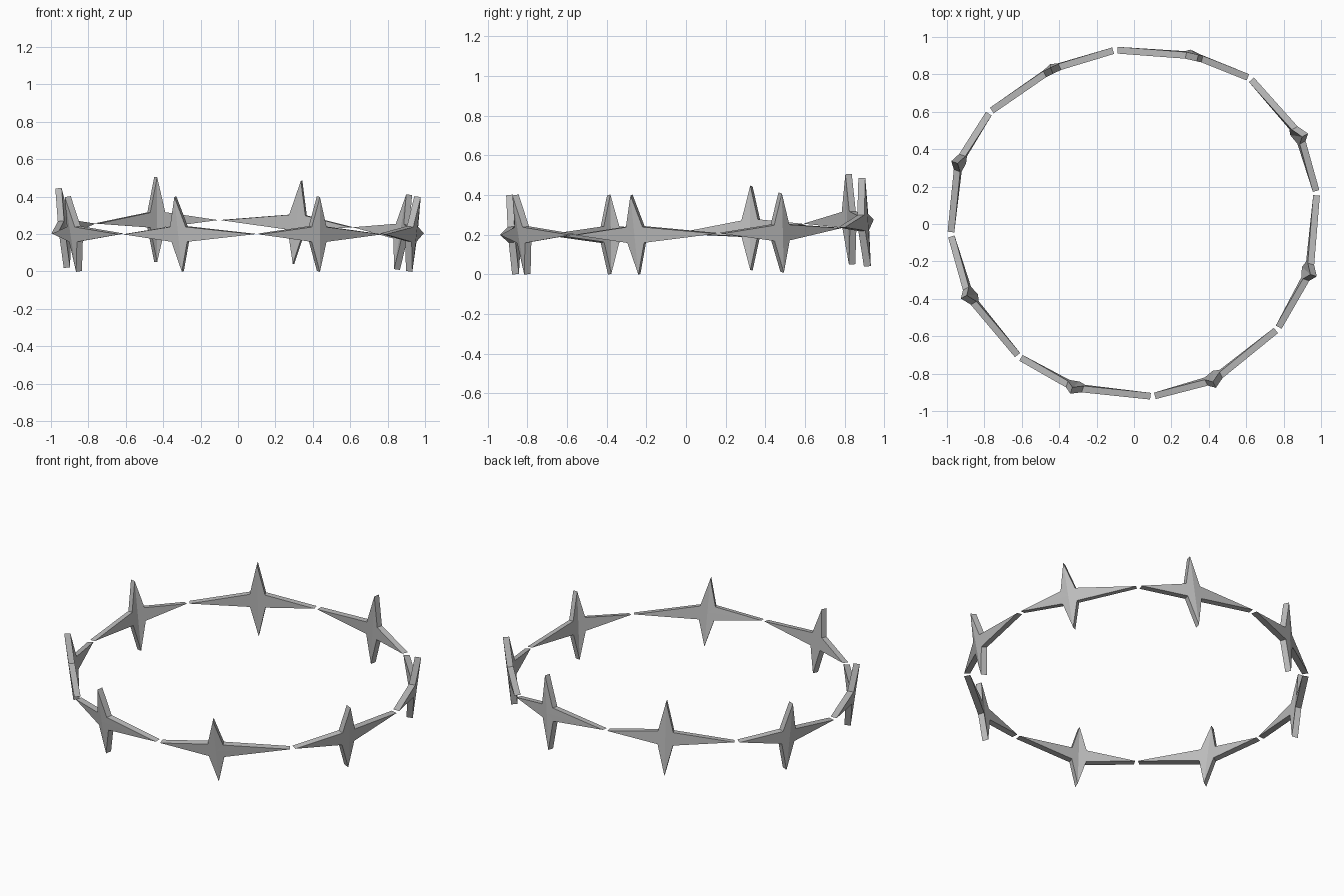
import bpy, bmesh
from mathutils import Vector

cube = bpy.data.objects.get("Cube")
if cube:
    bpy.data.objects.remove(cube, do_unlink=True)

HALF_THICKNESS = 0.018
GAP = 0.012
NOTCH_SIDE, NOTCH_UP = 0.045, 0.04

# Plain grey metal
metal = bpy.data.materials.new("grey_metal")
metal.use_nodes = True
grey = (0.5, 0.5, 0.5, 1)
metal.diffuse_color = grey
metal.node_tree.nodes["Principled BSDF"].inputs["Base Color"].default_value = grey

# Points where neighbouring stars almost touch, clockwise from the back left
joints = [Vector(p) for p in (
    (-0.77, 0.6, 0.255), (-0.1, 0.93, 0.275), (0.62, 0.78, 0.235), (0.977, 0.165, 0.207),
    (0.768, -0.562, 0.2), (0.1, -0.922, 0.2), (-0.615, -0.71, 0.2), (-0.98, -0.055, 0.205))]

# Upper and lower spike ends of each star, in the same order
spikes = [(Vector(top), Vector(bottom)) for top, bottom in (
    ((-0.44, 0.82, 0.505), (-0.44, 0.838, 0.05)),
    ((0.34, 0.887, 0.485), (0.297, 0.915, 0.04)),
    ((0.915, 0.475, 0.41), (0.85, 0.485, 0.01)),
    ((0.96, -0.275, 0.4), (0.915, -0.235, 0)),
    ((0.43, -0.86, 0.4), (0.43, -0.8, 0)),
    ((-0.335, -0.89, 0.4), (-0.295, -0.86, 0)),
    ((-0.91, -0.39, 0.4), (-0.85, -0.385, 0)),
    ((-0.96, 0.33, 0.445), (-0.915, 0.33, 0.02)))]


def make_star(name, start, end, top, bottom):
    """Four-pointed slab, folded along its upright centre line."""
    centre = (top + bottom) / 2
    up = (top - bottom).normalized()
    to_start = (start - centre).normalized()
    to_end = (end - centre).normalized()
    start = start - to_start * GAP
    end = end - to_end * GAP

    # Thickness directions for the two side arms and the middle
    out_start = up.cross(-to_start).normalized()
    out_end = up.cross(to_end).normalized()
    out_mid = (out_start + out_end).normalized()

    def notch(side, sign):
        return centre + side * NOTCH_SIDE + up * NOTCH_UP * sign

    outline = [
        (start, out_start), (notch(to_start, 1), out_mid),
        (top, out_mid), (notch(to_end, 1), out_mid),
        (end, out_end), (notch(to_end, -1), out_mid),
        (bottom, out_mid), (notch(to_start, -1), out_mid)]

    bm = bmesh.new()
    rims, hubs = [], []
    for side in (-HALF_THICKNESS, HALF_THICKNESS):
        rims.append([bm.verts.new(p + n * side) for p, n in outline])
        hubs.append(bm.verts.new(centre + out_mid * side))
    count = len(outline)
    for i in range(count):
        j = (i + 1) % count
        for rim, hub in zip(rims, hubs):
            bm.faces.new((hub, rim[i], rim[j]))
        bm.faces.new((rims[0][i], rims[0][j], rims[1][j], rims[1][i]))
    bmesh.ops.recalc_face_normals(bm, faces=bm.faces)

    mesh = bpy.data.meshes.new(name)
    bm.to_mesh(mesh)
    bm.free()
    mesh.materials.append(metal)
    bpy.context.collection.objects.link(bpy.data.objects.new(name, mesh))


# Ring of stars
for i, (top, bottom) in enumerate(spikes):
    make_star(f"ring_star_{i + 1}", joints[i], joints[(i + 1) % len(joints)], top, bottom)
